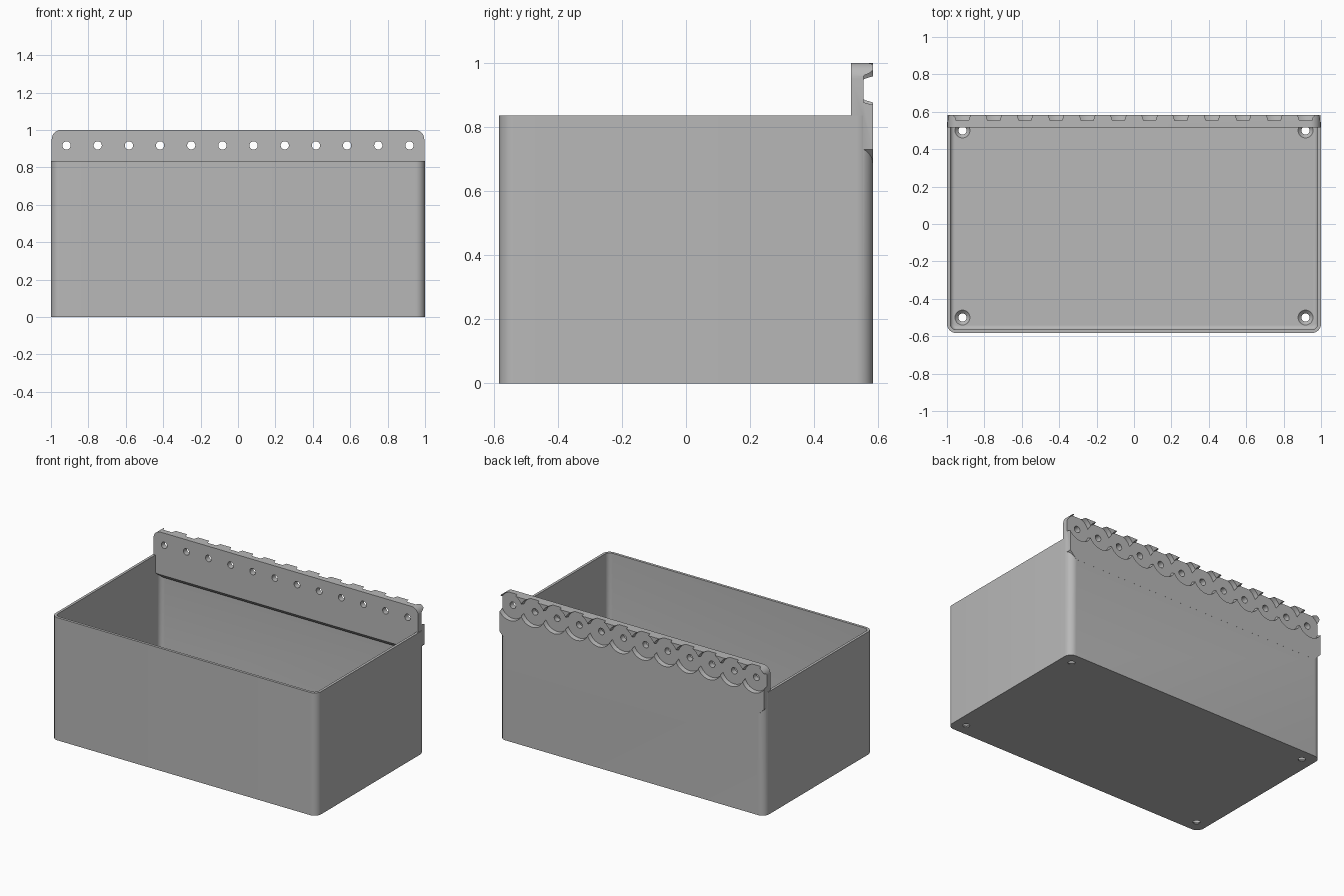
import bpy, bmesh, math
from mathutils import Matrix, Vector

cube = bpy.data.objects.get("Cube")
if cube:
    bpy.data.objects.remove(cube, do_unlink=True)

HALF_X, HALF_Y, RIM = 1.0, 0.583, 0.835
WALL, FLOOR, CORNER = 0.018, 0.022, 0.05
HOOK_Z, PITCH, COUNT = 0.917, 1 / 6, 12
PLATE_FRONT, RECESS_Y = 0.515, 0.553

grey = bpy.data.materials.new("plain grey")
grey.use_nodes = True
colour = (0.48, 0.48, 0.48, 1)
grey.diffuse_color = colour
grey.node_tree.nodes["Principled BSDF"].inputs["Base Color"].default_value = colour


def finish(name, bm):
    bmesh.ops.recalc_face_normals(bm, faces=bm.faces)
    mesh = bpy.data.meshes.new(name)
    bm.to_mesh(mesh)
    bm.free()
    mesh.materials.append(grey)
    obj = bpy.data.objects.new(name, mesh)
    bpy.context.collection.objects.link(obj)
    return obj


def prism(name, points, direction, fillet=0):
    """Extrude a closed outline; optionally round the edges of its first cap."""
    bm = bmesh.new()
    cap = bm.faces.new([bm.verts.new(p) for p in points])
    edges = list(cap.edges)
    ext = bmesh.ops.extrude_face_region(bm, geom=[cap], use_keep_orig=True)
    moved = [g for g in ext["geom"] if isinstance(g, bmesh.types.BMVert)]
    bmesh.ops.translate(bm, verts=moved, vec=Vector(direction))
    bmesh.ops.recalc_face_normals(bm, faces=bm.faces)
    if fillet:
        bmesh.ops.bevel(bm, geom=edges, offset=fillet, segments=5,
                        profile=0.5, affect='EDGES')
    return finish(name, bm)


def arc(cx, cy, r, start, steps=8):
    return [(cx + r * math.cos(a), cy + r * math.sin(a))
            for a in (math.radians(start + 90 * i / steps) for i in range(steps + 1))]


def rounded_rect(hx, hy, r):
    return (arc(hx - r, hy - r, r, 0) + arc(r - hx, hy - r, r, 90)
            + arc(r - hx, r - hy, r, 180) + arc(hx - r, r - hy, r, 270))


def cone(name, r1, r2, depth, location, along_y=False, sides=32):
    """Cone frustum growing from r1 at its start to r2 along +z or +y."""
    bm = bmesh.new()
    bmesh.ops.create_cone(bm, cap_ends=True, segments=sides,
                          radius1=r1, radius2=r2, depth=depth)
    bmesh.ops.translate(bm, verts=bm.verts, vec=(0, 0, depth / 2))
    if along_y:
        bmesh.ops.rotate(bm, verts=bm.verts, matrix=Matrix.Rotation(-math.pi / 2, 3, 'X'))
    bmesh.ops.translate(bm, verts=bm.verts, vec=location)
    return finish(name, bm)


def combine(target, tools, operation):
    """Apply boolean tools to the target and remove them."""
    for tool in tools:
        mod = target.modifiers.new("combine", 'BOOLEAN')
        mod.operation, mod.solver, mod.object = operation, 'EXACT', tool
    bpy.context.view_layer.update()
    graph = bpy.context.evaluated_depsgraph_get()
    mesh = bpy.data.meshes.new_from_object(target.evaluated_get(graph))
    target.modifiers.clear()
    target.data = mesh
    for tool in tools:
        bpy.data.objects.remove(tool, do_unlink=True)


# Open bin with rounded corners and a filleted floor
outer = [(x, y, 0) for x, y in rounded_rect(HALF_X, HALF_Y, CORNER)]
storage_bin = prism("storage_bin", outer, (0, 0, RIM))
inner = [(x, y, FLOOR) for x, y in
         rounded_rect(HALF_X - WALL, HALF_Y - WALL, CORNER - WALL)]
combine(storage_bin, [prism("cavity", inner, (0, 0, 1), 0.022)], 'DIFFERENCE')

# Hanging plate: rounded top corners, chamfered lower corners
px = 0.996
outline = (arc(px - CORNER, 1 - CORNER, CORNER, 0)
           + arc(CORNER - px, 1 - CORNER, CORNER, 90)
           + [(-px, 0.73), (-px + 0.05, 0.68), (px - 0.05, 0.68), (px, 0.73)])
plate = prism("plate", [(x, PLATE_FRONT, z) for x, z in outline],
              (0, HALF_Y + 0.0003 - PLATE_FRONT, 0))
wedge = [(-1.1, 0.5, 0.65), (-1.1, 0.565, 0.66), (-1.1, PLATE_FRONT, 0.71), (-1.1, 0.5, 0.725)]
combine(plate, [prism("underside", wedge, (2.2, 0, 0))], 'DIFFERENCE')
combine(storage_bin, [plate], 'UNION')

# Row of tapered round recesses with a through hole in each
cutters = []
for i in range(COUNT):
    x = (i - (COUNT - 1) / 2) * PITCH
    cutters.append(cone("recess", 0.089, 0.097, 0.06, (x, RECESS_Y, HOOK_Z), True, 48))
    cutters.append(cone("hole", 0.022, 0.022, 0.3, (x, 0.45, HOOK_Z), True, 24))

# Countersunk screw holes in the floor
for x in (-0.917, 0.917):
    for y in (-0.5, 0.5):
        cutters.append(cone("screw_hole", 0.022, 0.022, 0.2, (x, y, -0.1)))
        cutters.append(cone("countersink", 0.022, 0.06, 0.038, (x, y, 0.004)))
combine(storage_bin, cutters, 'DIFFERENCE')

# Smooth the round parts, keep the edges crisp
bpy.ops.object.select_all(action='DESELECT')
storage_bin.select_set(True)
bpy.context.view_layer.objects.active = storage_bin
bpy.ops.object.shade_smooth_by_angle(angle=math.radians(30))
